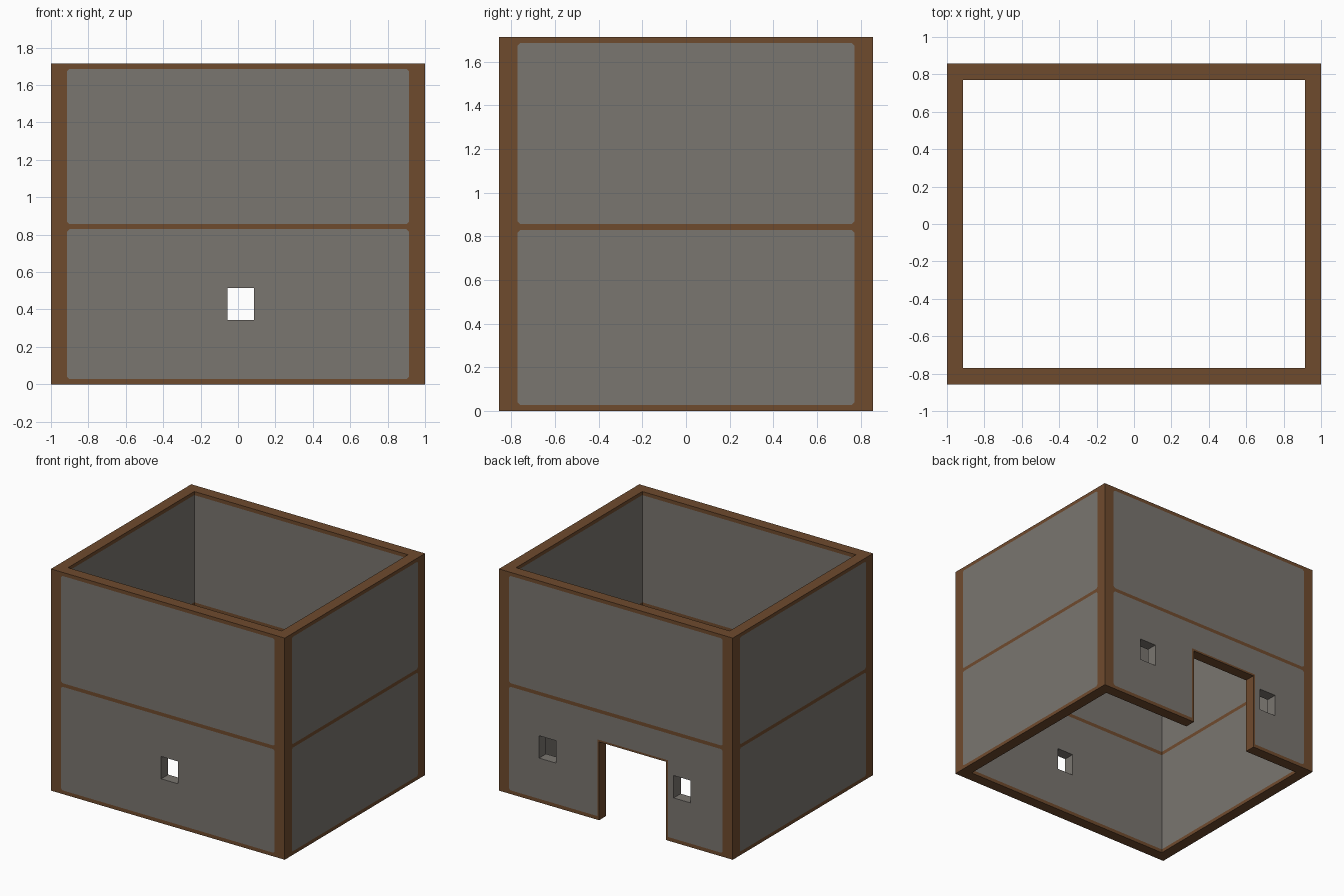
import bpy
import bmesh
from itertools import product
from mathutils import Vector

cube = bpy.data.objects.get("Cube")
if cube:
    bpy.data.objects.remove(cube)


def material(name, rgb):
    mat = bpy.data.materials.new(name)
    mat.use_nodes = True
    mat.diffuse_color = (*rgb, 1)
    mat.node_tree.nodes["Principled BSDF"].inputs["Base Color"].default_value = (*rgb, 1)
    return mat


STONE, WOOD = 0, 1
materials = [material("grey stone", (0.195, 0.18, 0.162)),
             material("brown timber", (0.159, 0.07, 0.027))]

# Overall sizes
HX, HY, H, WALL = 1.0, 0.857, 1.714, 0.086
IX, IY = HX - WALL, HY - WALL
MID, BAND, TRIM = 0.857, 0.028, 0.016

# Openings: x range, z range, side of the house
SILL, HEAD = 0.343, 0.516
door = (-0.43, 0.143, 0, 0.605, 1)
windows = [(-0.057, 0.086, SILL, HEAD, -1),
           (0.514, 0.657, SILL, HEAD, 1),
           (-0.638, -0.495, SILL, HEAD, 1)]
openings = [door] + windows

# Cut lines along each axis
xs = {-HX, -IX, IX, HX, door[0] - TRIM, door[1] + TRIM}
for o in openings:
    xs |= {o[0], o[1]}
ys = {-HY, -IY, IY, HY}
bands = [(0, BAND), (MID - BAND, MID), (H - BAND, H)]
zs = {door[3], door[3] + TRIM, SILL, HEAD}.union(*bands)
cuts = [sorted(xs), sorted(ys), sorted(zs)]


def solid(p):
    """True where the point is inside the wall and not in an opening."""
    x, y, z = p
    if abs(x) > HX or abs(y) > HY or not 0 < z < H:
        return False
    if abs(x) < IX and abs(y) < IY:
        return False
    return not any(a < x < b and c < z < d and y * s > IY for a, b, c, d, s in openings)


def colour(p, axis):
    """Timber on rims, corner posts, bands and door frame; stone elsewhere."""
    x, y, z = p
    if axis == 2:
        in_window = any(a < x < b and c - 0.01 < z < d + 0.01 for a, b, c, d, s in windows)
        return STONE if in_window and 0.01 < z < H - 0.01 else WOOD
    if any(a < z < b for a, b in bands):
        return WOOD
    outside = abs(x) > HX - 0.01 or abs(y) > HY - 0.01
    if outside and abs(x) > IX and abs(y) > IY:
        return WOOD
    at_door = door[0] - TRIM < x < door[1] + TRIM and z < door[3] + TRIM
    return WOOD if at_door and y > IY - 0.01 else STONE


# Walls: surface between solid and empty cells of the cut lines
bm = bmesh.new()
verts = {}


def vert(co):
    key = tuple(round(c, 4) for c in co)
    if key not in verts:
        verts[key] = bm.verts.new(co)
    return verts[key]


for axis in range(3):
    u, v = (axis + 1) % 3, (axis + 2) % 3
    spans_u = list(zip(cuts[u], cuts[u][1:]))
    spans_v = list(zip(cuts[v], cuts[v][1:]))
    for w, (u0, u1), (v0, v1) in product(cuts[axis], spans_u, spans_v):
        centre = Vector((0, 0, 0))
        centre[axis], centre[u], centre[v] = w, (u0 + u1) / 2, (v0 + v1) / 2
        step = Vector((0, 0, 0))
        step[axis] = 0.005
        below, above = solid(centre - step), solid(centre + step)
        if below == above:
            continue
        ring = [(u0, v0), (u1, v0), (u1, v1), (u0, v1)]
        corners = []
        for a, b in ring if below else reversed(ring):
            co = centre.copy()
            co[u], co[v] = a, b
            corners.append(vert(co))
        bm.faces.new(corners).material_index = colour(centre, axis)

# Clip the corners of the outer stone panels
heights = [BAND, MID - BAND, MID, H - BAND]
clipped = []
for sx, sy, z in product((-1, 1), (-1, 1), heights):
    clipped += [vert((sx * IX, sy * HY, z)), vert((sx * HX, sy * IY, z))]
result = bmesh.ops.bevel(bm, geom=clipped, offset=0.012, offset_type='OFFSET',
                         segments=1, affect='VERTICES', clamp_overlap=True)
for f in result["faces"]:
    f.material_index = WOOD

mesh = bpy.data.meshes.new("house_walls")
bm.to_mesh(mesh)
bm.free()
for m in materials:
    mesh.materials.append(m)
walls = bpy.data.objects.new("house_walls", mesh)
bpy.context.collection.objects.link(walls)
